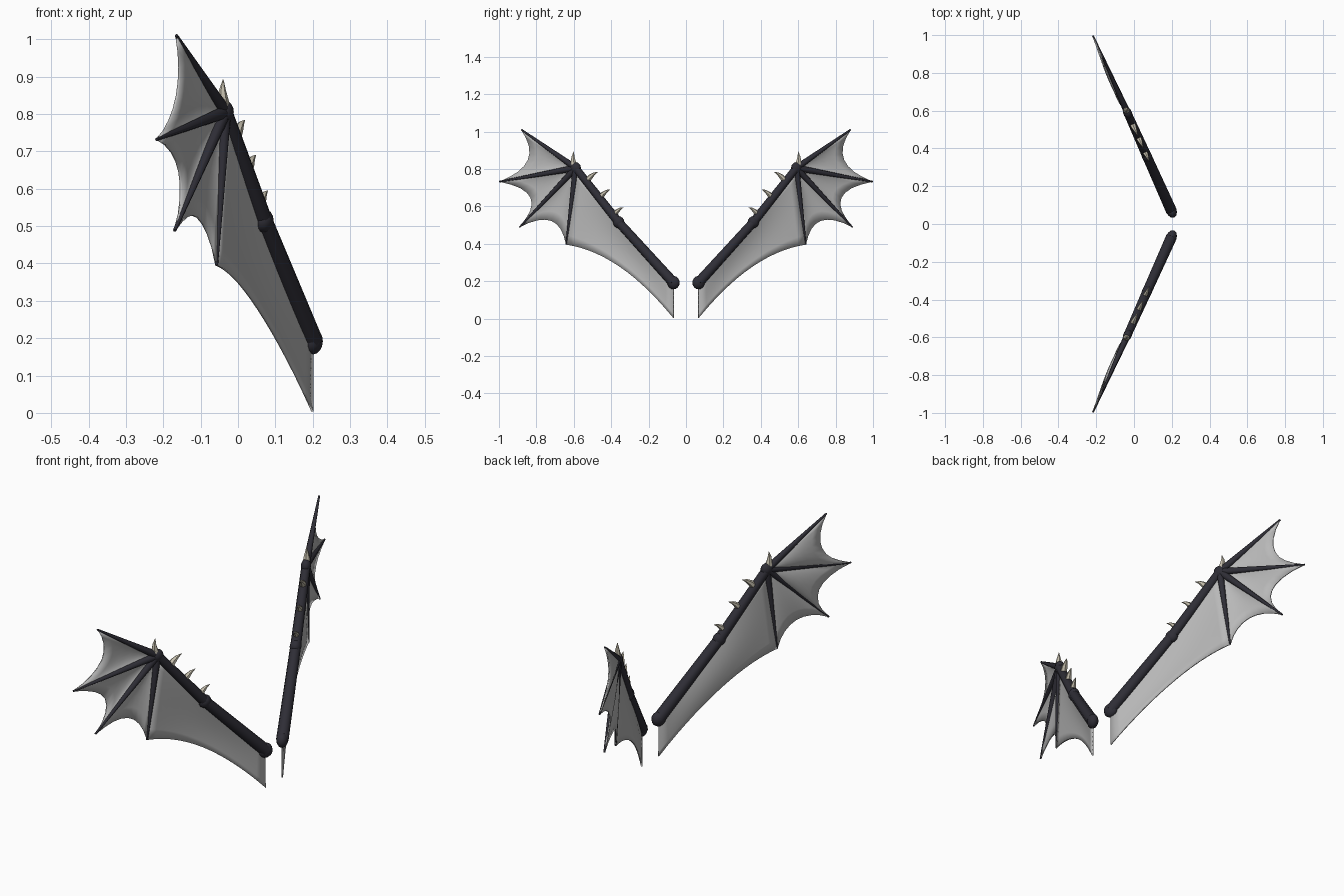
import bpy, bmesh, math
from mathutils import Vector

if "Cube" in bpy.data.objects:
    bpy.data.objects.remove(bpy.data.objects["Cube"])

SLOPE = 0.448                       # each wing lies in a swept-back vertical plane
ALONG = Vector((-SLOPE, 1, 0)).normalized()
NORMAL = Vector((1, SLOPE, 0)).normalized()


def P(y, z, off=0.0):
    """Wing-plane point (y, z), pushed off the plane along its normal."""
    return Vector((0.2 - (y - 0.065) * SLOPE, y, z)) + NORMAL * off


def material(name, rgb):
    m = bpy.data.materials.new(name)
    m.diffuse_color = (*rgb, 1)
    m.use_nodes = True
    m.node_tree.nodes["Principled BSDF"].inputs["Base Color"].default_value = m.diffuse_color
    return m


DARK = material("dark bone", (0.028, 0.027, 0.037))
SKIN = material("grey membrane", (0.48, 0.48, 0.48))
HORN = material("pale horn", (0.56, 0.52, 0.42))


def finish(bm, name, mat, thickness=0, angle=50):
    """Turn a bmesh into an object mirrored to the other wing."""
    bmesh.ops.recalc_face_normals(bm, faces=bm.faces)
    me = bpy.data.meshes.new(name)
    bm.to_mesh(me)
    bm.free()
    me.materials.append(mat)
    ob = bpy.data.objects.new(name, me)
    bpy.context.collection.objects.link(ob)
    bpy.context.view_layer.objects.active = ob
    ob.select_set(True)
    bpy.ops.object.shade_smooth_by_angle(angle=math.radians(angle))
    ob.select_set(False)
    if thickness:
        s = ob.modifiers.new("thickness", 'SOLIDIFY')
        s.thickness, s.offset = thickness, 0
    m = ob.modifiers.new("other wing", 'MIRROR')
    m.use_axis = (False, True, False)
    m.use_mirror_merge = False
    return ob


def tube(name, path, radii, mat, sides=8):
    """Tapered tube along points in the wing plane."""
    bm = bmesh.new()
    rings = []
    for i, (p, r) in enumerate(zip(path, radii)):
        d = (path[min(i + 1, len(path) - 1)] - path[max(i - 1, 0)]).normalized()
        side = d.cross(NORMAL).normalized()
        rings.append([bm.verts.new(p + (side * math.cos(a) + NORMAL * math.sin(a)) * r)
                      for a in (2 * math.pi * k / sides for k in range(sides))])
    for a, b in zip(rings, rings[1:]):
        for k in range(sides):
            j = (k + 1) % sides
            bm.faces.new((a[k], a[j], b[j], b[k]))
    bm.faces.new(rings[0])
    bm.faces.new(rings[-1])
    return finish(bm, name, mat)


def joint(name, c, r, flat):
    """Knuckle: a ball squashed across the wing."""
    bm = bmesh.new()
    bmesh.ops.create_uvsphere(bm, u_segments=10, v_segments=8, radius=1)
    for v in bm.verts:
        x, y, z = v.co
        v.co = c + NORMAL * x * r * flat + ALONG * y * r + Vector((0, 0, z * r))
    return finish(bm, name, DARK)


def arc(a, mid, b):
    """Quadratic curve from a to b passing through mid."""
    a, mid, b = Vector(a), Vector(mid), Vector(b)
    c = 2 * mid - (a + b) / 2
    return lambda t: a * (1 - t) ** 2 + c * 2 * t * (1 - t) + b * t * t


ROOT, ELBOW, WRIST = (0.067, 0.192), (0.36, 0.515), (0.59, 0.805)
TIPS = [(0.88, 1.01), (0.997, 0.732), (0.89, 0.488), (0.64, 0.395)]
NOTCHES = [(0.85, 0.848), (0.835, 0.645), (0.725, 0.522)]
HEEL = (0.067, 0.004)

# Arm bones and joints
tube("upper_arm", [P(*ROOT), P(*ELBOW)], [0.029, 0.025], DARK)
tube("forearm", [P(*ELBOW), P(*WRIST)], [0.025, 0.021], DARK)
joint("shoulder_joint", P(*ROOT), 0.036, 0.75)
joint("elbow_joint", P(*ELBOW), 0.032, 0.85)
joint("wrist_joint", P(*WRIST), 0.031, 0.75)

# Fingers
for i, tip in enumerate(TIPS):
    tube(f"finger_{i + 1}", [P(*WRIST), P(*tip)], [0.018, 0.0045], DARK)

# Membrane: fan panels between fingers, then a panel under the arm
bm = bmesh.new()


def panel(top, bottom, nt, ns, depth):
    grid = []
    for i in range(nt + 1):
        t = i / nt
        a, b = top(t), bottom(t)
        row = []
        for j in range(ns + 1):
            s = j / ns
            p = a.lerp(b, s)
            bulge = depth * math.sin(math.pi * t) * math.sin(math.pi * 0.75 * s)
            row.append(bm.verts.new(P(p.x, p.y, -bulge)))
        grid.append(row)
    for r0, r1 in zip(grid, grid[1:]):
        for j in range(ns):
            bm.faces.new((r0[j], r0[j + 1], r1[j + 1], r1[j]))


def arm_line(t):
    w, e, r = Vector(WRIST), Vector(ELBOW), Vector(ROOT)
    return w.lerp(e, t / 0.45) if t < 0.45 else e.lerp(r, (t - 0.45) / 0.55)


for a, m, b in zip(TIPS, NOTCHES, TIPS[1:]):
    panel(lambda t: Vector(WRIST), arc(a, m, b), 8, 6, 0.018)
panel(arm_line, arc(TIPS[-1], (0.36, 0.277), HEEL), 14, 8, 0.02)
bmesh.ops.remove_doubles(bm, verts=bm.verts, dist=0.0005)
bmesh.ops.dissolve_degenerate(bm, edges=bm.edges, dist=0.0001)
finish(bm, "wing_membrane", SKIN, thickness=0.007)

# Curved horns along the forearm
for i, (y, z) in enumerate([(0.53, 0.735), (0.46, 0.645), (0.385, 0.553)]):
    k = 1 - 0.07 * i
    path = [P(y + dy * k, z + dz * k) for dy, dz in
            [(0, 0), (-0.02, 0.024), (-0.038, 0.039), (-0.058, 0.048)]]
    tube(f"forearm_horn_{i + 1}", path, [0.017 * k, 0.014 * k, 0.008 * k, 0.001], HORN, 6)

# Upright claw on the wrist
tube("wrist_claw", [P(0.595, 0.81), P(0.603, 0.84), P(0.604, 0.865), P(0.6, 0.892)],
     [0.019, 0.015, 0.009, 0.001], HORN, 6)
